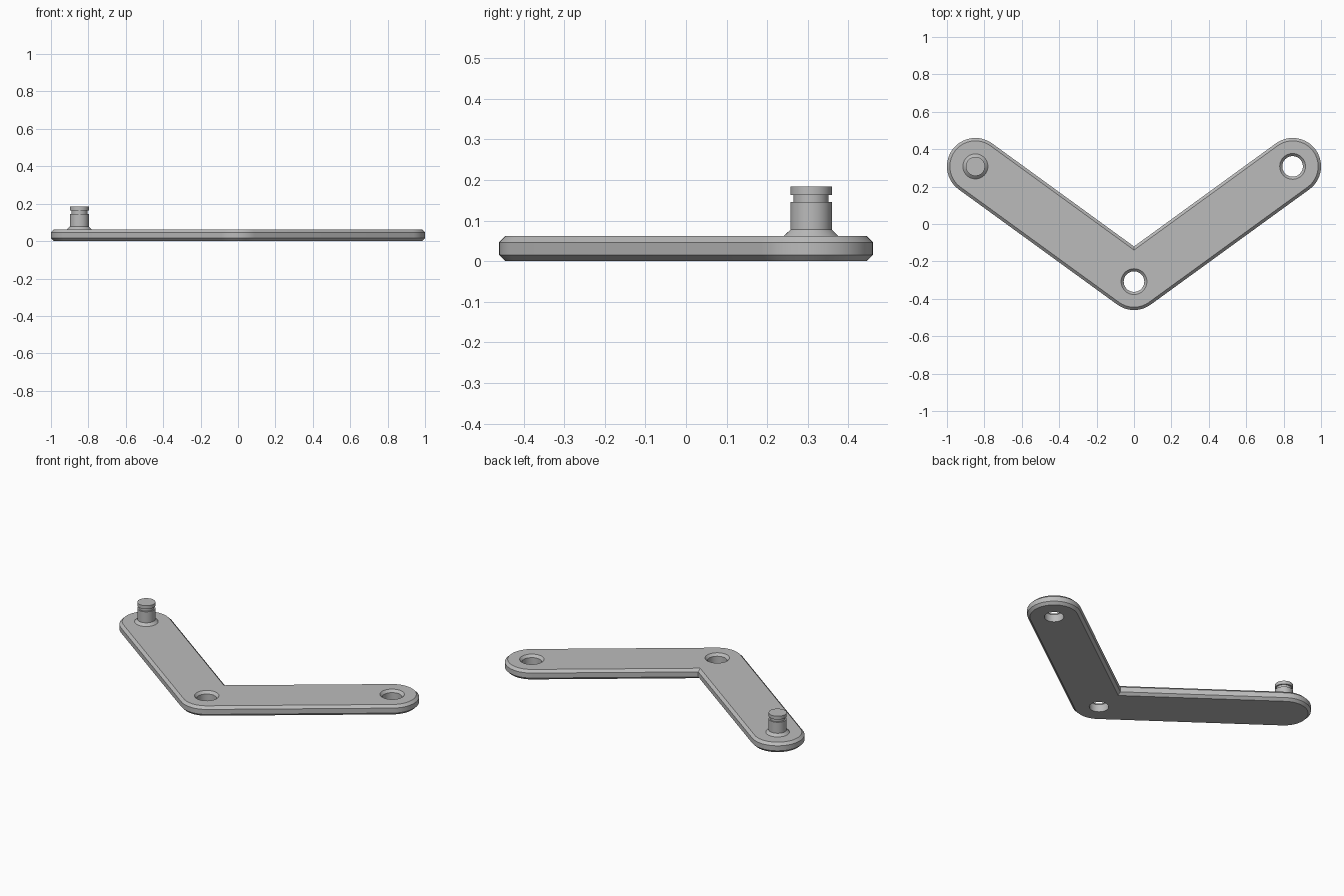
import bpy
import bmesh
from math import atan2, cos, sin, pi, radians

if "Cube" in bpy.data.objects:
    bpy.data.objects.remove(bpy.data.objects["Cube"], do_unlink=True)

END_X, END_Y = 0.848, 0.308       # arm end centres; the elbow is at (0, -END_Y)
RADIUS, THICK, BEVEL = 0.152, 0.062, 0.0155
TILT = atan2(2 * END_Y, END_X)    # angle of each arm

grey = bpy.data.materials.new("grey_metal")
grey.use_nodes = True
colour = (0.5, 0.5, 0.5, 1)
grey.diffuse_color = colour
grey.node_tree.nodes["Principled BSDF"].inputs["Base Color"].default_value = colour


def skin(name, loops):
    """Closed solid through a stack of loops with equal point counts."""
    bm = bmesh.new()
    rings = [[bm.verts.new(p) for p in loop] for loop in loops]
    for low, high in zip(rings, rings[1:]):
        for i in range(len(low)):
            j = (i + 1) % len(low)
            bm.faces.new((low[i], low[j], high[j], high[i]))
    bm.faces.new(rings[0][::-1])
    bm.faces.new(rings[-1])
    bmesh.ops.recalc_face_normals(bm, faces=bm.faces)
    mesh = bpy.data.meshes.new(name)
    bm.to_mesh(mesh)
    bm.free()
    mesh.materials.append(grey)
    obj = bpy.data.objects.new(name, mesh)
    bpy.context.collection.objects.link(obj)
    return obj


def arc(x, y, r, start, end, steps):
    angles = [start + (end - start) * i / steps for i in range(steps + 1)]
    return [(x + r * cos(t), y + r * sin(t)) for t in angles]


def plate_loop(r, z):
    points = arc(END_X, END_Y, r, TILT - pi / 2, TILT + pi / 2, 32)
    points += [(0, -END_Y + r / cos(TILT))]
    points += arc(-END_X, END_Y, r, pi / 2 - TILT, 3 * pi / 2 - TILT, 32)
    points += arc(0, -END_Y, r, 3 * pi / 2 - TILT, 3 * pi / 2 + TILT, 16)
    return [(x, y, z) for x, y in points]


def turned(name, x, y, profile):
    """Round part from (radius, height) pairs."""
    return skin(name, [[(px, py, z) for px, py in arc(x, y, r, 0, 2 * pi, 48)[:-1]]
                       for r, z in profile])


def activate(obj):
    bpy.ops.object.select_all(action='DESELECT')
    obj.select_set(True)
    bpy.context.view_layer.objects.active = obj


# Bent plate with chamfered rims
plate = skin("bent_plate", [
    plate_loop(RADIUS - BEVEL, 0), plate_loop(RADIUS, BEVEL),
    plate_loop(RADIUS, THICK - BEVEL), plate_loop(RADIUS - BEVEL, THICK)])

# Countersunk holes at the elbow and the left end
for x, y in ((0, -END_Y), (END_X, END_Y)):
    cutter = turned("hole_cutter", x, y, [
        (0.055, -0.05), (0.055, THICK - BEVEL), (0.069, THICK), (0.069, 0.1)])
    cutter.hide_render = True
    cut = plate.modifiers.new("hole", 'BOOLEAN')
    cut.operation = 'DIFFERENCE'
    cut.solver = 'EXACT'
    cut.object = cutter
    activate(plate)
    bpy.ops.object.modifier_apply(modifier=cut.name)
    bpy.data.objects.remove(cutter, do_unlink=True)

# Grooved pin with a flared foot on the right end
pin = turned("grooved_pin", -END_X, END_Y, [
    (0.067, THICK - 0.002), (0.067, THICK), (0.051, THICK + BEVEL), (0.051, 0.146),
    (0.043, 0.146), (0.043, 0.163), (0.051, 0.163), (0.051, 0.184)])

for part in (plate, pin):
    activate(part)
    bpy.ops.object.shade_smooth_by_angle(angle=radians(30))
